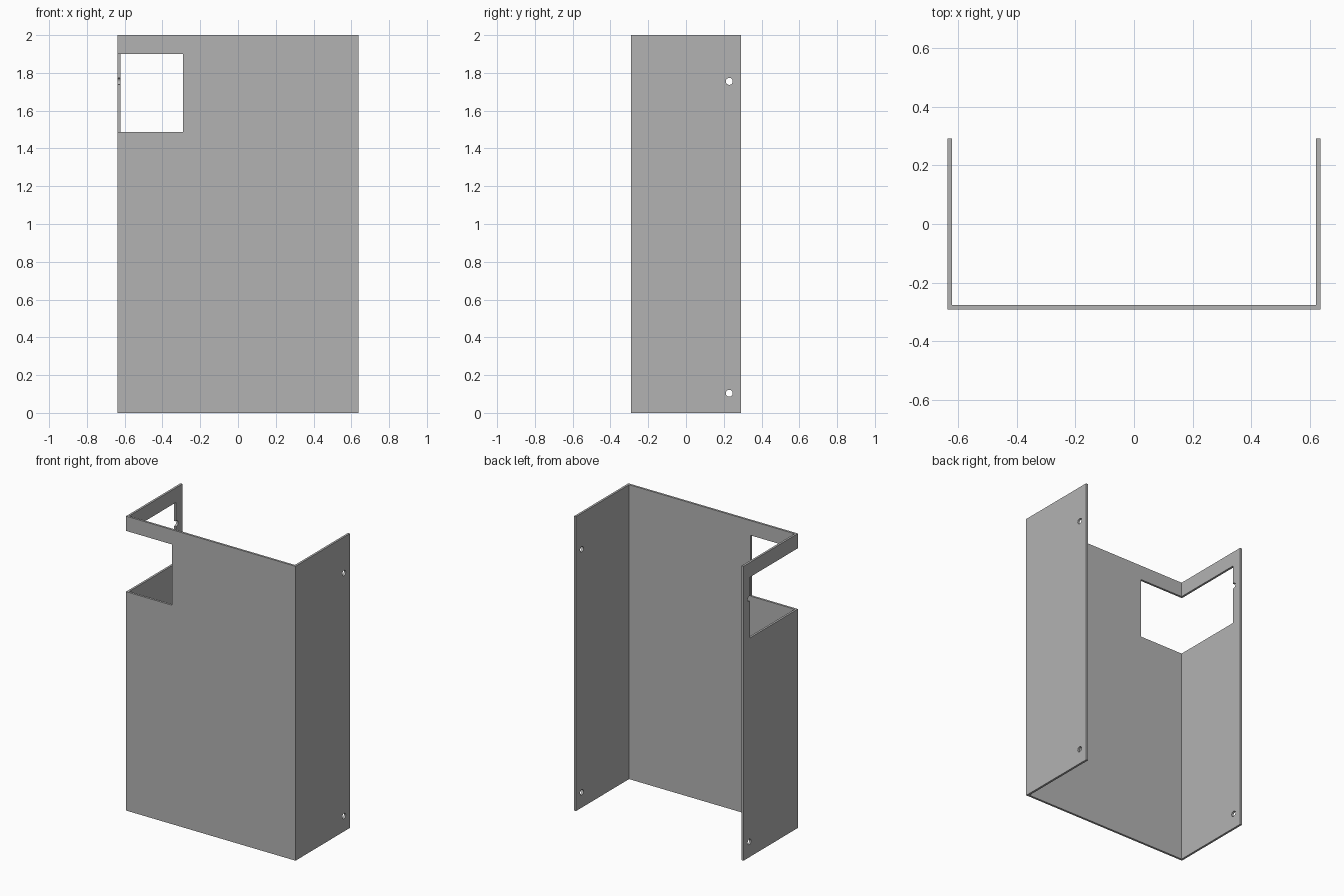
import bpy
import bmesh
import math
from mathutils import Matrix, Vector

cube = bpy.data.objects.get("Cube")
if cube:
    bpy.data.objects.remove(cube, do_unlink=True)

# Overall sheet metal sizes
HALF_W, HALF_D, HEIGHT, SHEET = 0.637, 0.292, 2.0, 0.0145
HOLE_Y, HOLE_RADIUS = 0.229, 0.0185

grey = bpy.data.materials.new("sheet_grey")
grey.use_nodes = True
colour = (0.45, 0.45, 0.45, 1)
grey.diffuse_color = colour
grey.node_tree.nodes["Principled BSDF"].inputs["Base Color"].default_value = colour


def make_object(name, bm):
    bmesh.ops.recalc_face_normals(bm, faces=bm.faces)
    mesh = bpy.data.meshes.new(name)
    bm.to_mesh(mesh)
    bm.free()
    mesh.materials.append(grey)
    obj = bpy.data.objects.new(name, mesh)
    bpy.context.collection.objects.link(obj)
    return obj


def box_cutter(name, low, high):
    low, high = Vector(low), Vector(high)
    bm = bmesh.new()
    bmesh.ops.create_cube(bm, size=1)
    bmesh.ops.scale(bm, vec=high - low, verts=bm.verts)
    bmesh.ops.translate(bm, vec=(low + high) / 2, verts=bm.verts)
    return make_object(name, bm)


def hole_cutter(name, z):
    # One long rod drills both side walls
    bm = bmesh.new()
    place = Matrix.Translation((0, HOLE_Y, z)) @ Matrix.Rotation(math.pi / 2, 4, "Y")
    bmesh.ops.create_cone(bm, cap_ends=True, segments=32, radius1=HOLE_RADIUS,
                          radius2=HOLE_RADIUS, depth=3, matrix=place)
    return make_object(name, bm)


# Folded cover: U-shaped outline extruded upward
right_half = [(HALF_W, -HALF_D), (HALF_W, HALF_D),
              (HALF_W - SHEET, HALF_D), (HALF_W - SHEET, -HALF_D + SHEET)]
outline = right_half + [(-x, y) for x, y in reversed(right_half)]
bm = bmesh.new()
base = bm.faces.new([bm.verts.new((x, y, 0)) for x, y in outline])
raised = bmesh.ops.extrude_face_region(bm, geom=[base], use_keep_orig=True)
top = [v for v in raised["geom"] if isinstance(v, bmesh.types.BMVert)]
bmesh.ops.translate(bm, vec=(0, 0, HEIGHT), verts=top)
cover = make_object("folded_cover", bm)

# Corner window and mounting holes
cutters = [
    box_cutter("window_cutter", (-1, -1, 1.487), (-0.291, 0.222, 1.9)),
    hole_cutter("upper_hole_cutter", 1.755),
    hole_cutter("lower_hole_cutter", 0.104),
]
bpy.context.view_layer.objects.active = cover
for cutter in cutters:
    cut = cover.modifiers.new(cutter.name, "BOOLEAN")
    cut.operation = "DIFFERENCE"
    cut.solver = "EXACT"
    cut.object = cutter
    bpy.ops.object.modifier_apply(modifier=cut.name)
    bpy.data.objects.remove(cutter, do_unlink=True)

# Smooth hole walls, crisp folds
bpy.ops.object.select_all(action="DESELECT")
cover.select_set(True)
bpy.ops.object.shade_smooth_by_angle(angle=math.radians(30))
